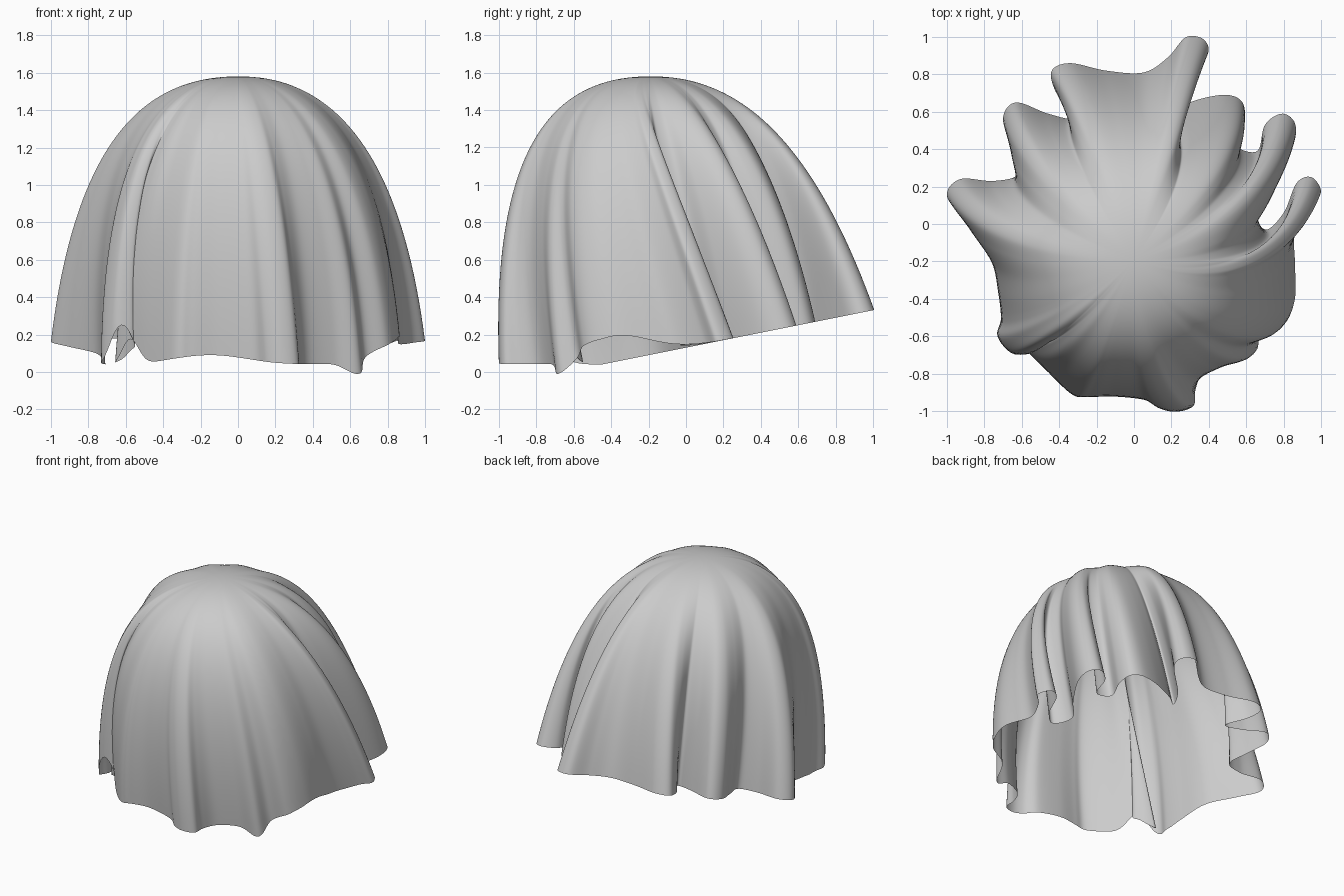
import bpy, bmesh, math
from mathutils import Vector

if "Cube" in bpy.data.objects:
    bpy.data.objects.remove(bpy.data.objects["Cube"])

# Hem outline seen from above, counter-clockwise from the front
HEM = [(-.1, -.9), (.08, -.92), (.16, -.98), (.24, -1.0), (.32, -.97), (.33, -.88),
       (.38, -.78), (.52, -.71), (.65, -.68), (.68, -.58), (.8, -.54), (.86, -.4),
       (.86, -.2), (.86, -.05), (.93, .1), (1, .17), (.95, .25), (.87, .22), (.8, .06),
       (.7, -.03), (.63, .1), (.74, .24), (.85, .42), (.86, .54), (.79, .59), (.7, .53),
       (.66, .39), (.55, .42), (.59, .55), (.58, .65), (.5, .69), (.36, .67), (.2, .61),
       (.12, .56), (.18, .68), (.38, .88), (.38, .98), (.28, 1.0), (.18, .89), (.05, .81),
       (-.15, .82), (-.34, .86), (-.44, .82), (-.42, .71), (-.33, .57), (-.46, .59),
       (-.63, .65), (-.7, .57), (-.66, .42), (-.62, .27), (-.75, .23), (-.93, .24),
       (-1, .15), (-.9, .02), (-.76, -.15), (-.72, -.35), (-.71, -.5), (-.73, -.6),
       (-.65, -.69), (-.55, -.67), (-.6, -.59), (-.66, -.55), (-.61, -.62), (-.48, -.76),
       (-.34, -.9), (-.25, -.91)]
# Local lifts of the hem: x, y, height, spread
LIFTS = [(-.15, -.9, .05, .28), (.85, -.4, .14, .28), (-.62, -.7, .21, .09), (.65, -.68, -.08, .1)]
N, RINGS = 600, 44
CX, CY, TOP = 0, -.19, 1.58


def hem_height(x, y):
    z = max(.13 + .2 * y, .04)
    return z + sum(h * math.exp(-((x - a) ** 2 + (y - b) ** 2) / s ** 2) for a, b, h, s in LIFTS)


def closed_spline(pts, steps=16):
    out, n = [], len(pts)
    for i in range(n):
        a, b, c, d = (Vector(pts[(i + k) % n]) for k in (-1, 0, 1, 2))
        for s in range(steps):
            t = s / steps
            out.append(.5 * (2 * b + (c - a) * t + (2 * a - 5 * b + 4 * c - d) * t * t
                             + (3 * b - a - 3 * c + d) * t ** 3))
    return out


def resample(pts, count):
    loop = pts + [pts[0]]
    dist = [0]
    for a, b in zip(loop, loop[1:]):
        dist.append(dist[-1] + (b - a).length)
    out, j = [], 0
    for i in range(count):
        s = dist[-1] * i / count
        while dist[j + 1] < s:
            j += 1
        out.append(loop[j].lerp(loop[j + 1], (s - dist[j]) / max(dist[j + 1] - dist[j], 1e-9)))
    return out


def smooth(pts, half, passes):
    n = len(pts)
    for _ in range(passes):
        pts = [sum((pts[(i + k) % n] for k in range(-half, half + 1)), Vector((0, 0))) / (2 * half + 1)
               for i in range(n)]
    return pts


def polar(angle, r, z):
    return Vector((CX + r * math.cos(angle), CY + r * math.sin(angle), z))


# Draped sheet: each strand runs from the crown over the shoulder to the hem
hem = resample(closed_spline(HEM), N)
base = smooth(hem, 36, 3)
bm = bmesh.new()
apex = Vector((CX, CY, TOP))
crown = bm.verts.new(apex)
strands = []
for h, b in zip(hem, base):
    phi = math.atan2(b.y - CY, b.x - CX)
    twist = math.radians(14 * math.cos(phi) + 3)
    fold = h - b
    p1 = polar(phi - 2 * twist, .46, TOP)
    p2 = polar(phi - twist, .82, 1.3) + Vector((fold.x, fold.y, 0)) * .22
    p3 = Vector((h.x, h.y, hem_height(h.x, h.y)))
    strand = []
    for k in range(1, RINGS + 1):
        v = k / RINGS
        u = 1 - v
        strand.append(bm.verts.new(apex * u ** 3 + p1 * 3 * u * u * v + p2 * 3 * u * v * v + p3 * v ** 3))
    strands.append(strand)
for i in range(N):
    a, b = strands[i], strands[(i + 1) % N]
    bm.faces.new((crown, a[0], b[0]))
    for k in range(RINGS - 1):
        bm.faces.new((a[k], a[k + 1], b[k + 1], b[k]))
for f in bm.faces:
    f.smooth = True
mesh = bpy.data.meshes.new("draped_sheet")
bm.to_mesh(mesh)
bm.free()
bpy.context.collection.objects.link(bpy.data.objects.new("draped_sheet", mesh))
